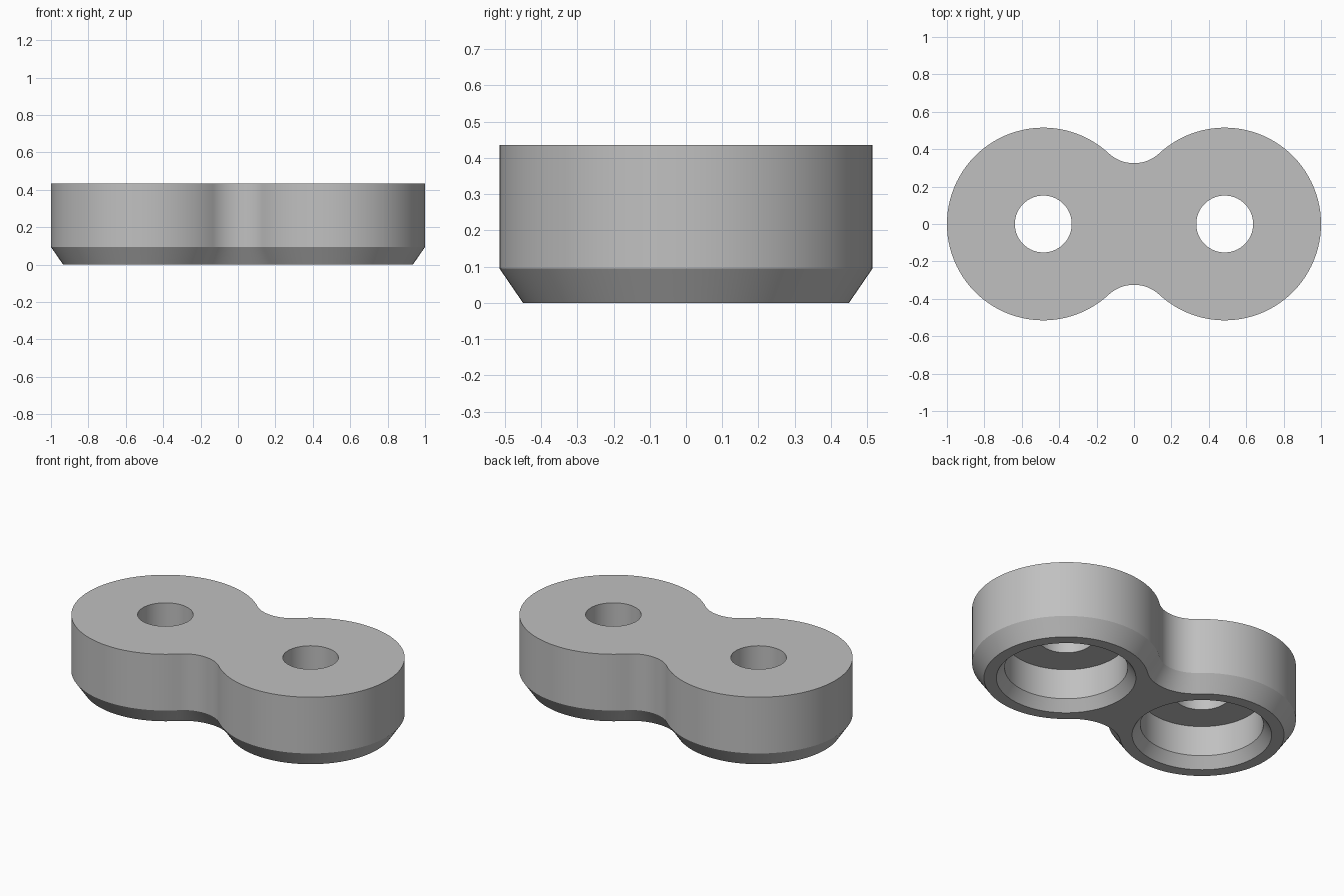
import bpy, bmesh, math
from math import pi, sin, cos

default = bpy.data.objects.get("Cube")
if default:
    bpy.data.objects.remove(default)

LOBE_X, LOBE_R, NECK_Y = 0.485, 0.515, 0.325
HEIGHT, CHAMFER_Z, CHAMFER_IN = 0.435, 0.095, 0.065

# Neck fillet circle tangent to both lobes
FILLET_R = (LOBE_X**2 + NECK_Y**2 - LOBE_R**2) / (2 * (LOBE_R - NECK_Y))
FILLET_Y = NECK_Y + FILLET_R
TANGENT = math.atan2(FILLET_Y, LOBE_X)

grey = bpy.data.materials.new("grey")
grey.use_nodes = True
colour = (0.53, 0.53, 0.53, 1)
grey.diffuse_color = colour
grey.node_tree.nodes["Principled BSDF"].inputs["Base Color"].default_value = colour


def arc(cx, cy, r, start, end, steps):
    angles = [start + (end - start) * i / steps for i in range(steps)]
    return [(cx + r * cos(a), cy + r * sin(a)) for a in angles]


def outline(inset):
    """Two lobes joined by a concave neck, offset inward by inset."""
    r, f, t = LOBE_R - inset, FILLET_R + inset, TANGENT
    half = arc(LOBE_X, 0, r, t - pi, pi - t, 72)
    half += arc(0, FILLET_Y, f, -t, t - pi, 24)
    return half + [(-x, -y) for x, y in half]


def finish(name, bm):
    bmesh.ops.recalc_face_normals(bm, faces=bm.faces[:])
    mesh = bpy.data.meshes.new(name)
    bm.to_mesh(mesh)
    bm.free()
    mesh.materials.append(grey)
    obj = bpy.data.objects.new(name, mesh)
    bpy.context.collection.objects.link(obj)
    return obj


def loft(name, rings):
    """Skin equal-length rings of points and cap both ends."""
    bm = bmesh.new()
    loops = [[bm.verts.new(p) for p in ring] for ring in rings]
    n = len(loops[0])
    for low, high in zip(loops, loops[1:]):
        for i in range(n):
            j = (i + 1) % n
            bm.faces.new((low[i], low[j], high[j], high[i]))
    bm.faces.new(loops[0][::-1])
    bm.faces.new(loops[-1])
    return finish(name, bm)


# Body with a chamfered lower edge
levels = [(CHAMFER_IN, 0), (0, CHAMFER_Z), (0, HEIGHT)]
body = loft("link_body", [[(x, y, z) for x, y in outline(d)] for d, z in levels])

# Stepped bore: chamfered pocket below, narrow hole through the top
bore = [(0.425, -0.06), (0.337, 0.063), (0.337, 0.247), (0.152, 0.247), (0.152, 0.6)]
cutters = []
for side, x in (("left", LOBE_X), ("right", -LOBE_X)):
    rings = [[(px, py, z) for px, py in arc(x, 0, r, 0, 2 * pi, 80)] for r, z in bore]
    cutter = loft(side + "_bore_cutter", rings)
    cutter.hide_render = True
    cutters.append(cutter)
    cut = body.modifiers.new(side + "_bore", 'BOOLEAN')
    cut.operation = 'DIFFERENCE'
    cut.solver = 'EXACT'
    cut.object = cutter

# Apply the bores, discard the cutters, shade
bpy.ops.object.select_all(action='DESELECT')
body.select_set(True)
bpy.context.view_layer.objects.active = body
for name in [m.name for m in body.modifiers]:
    bpy.ops.object.modifier_apply(modifier=name)
for cutter in cutters:
    bpy.data.objects.remove(cutter)
bpy.ops.object.shade_smooth_by_angle(angle=math.radians(25))
